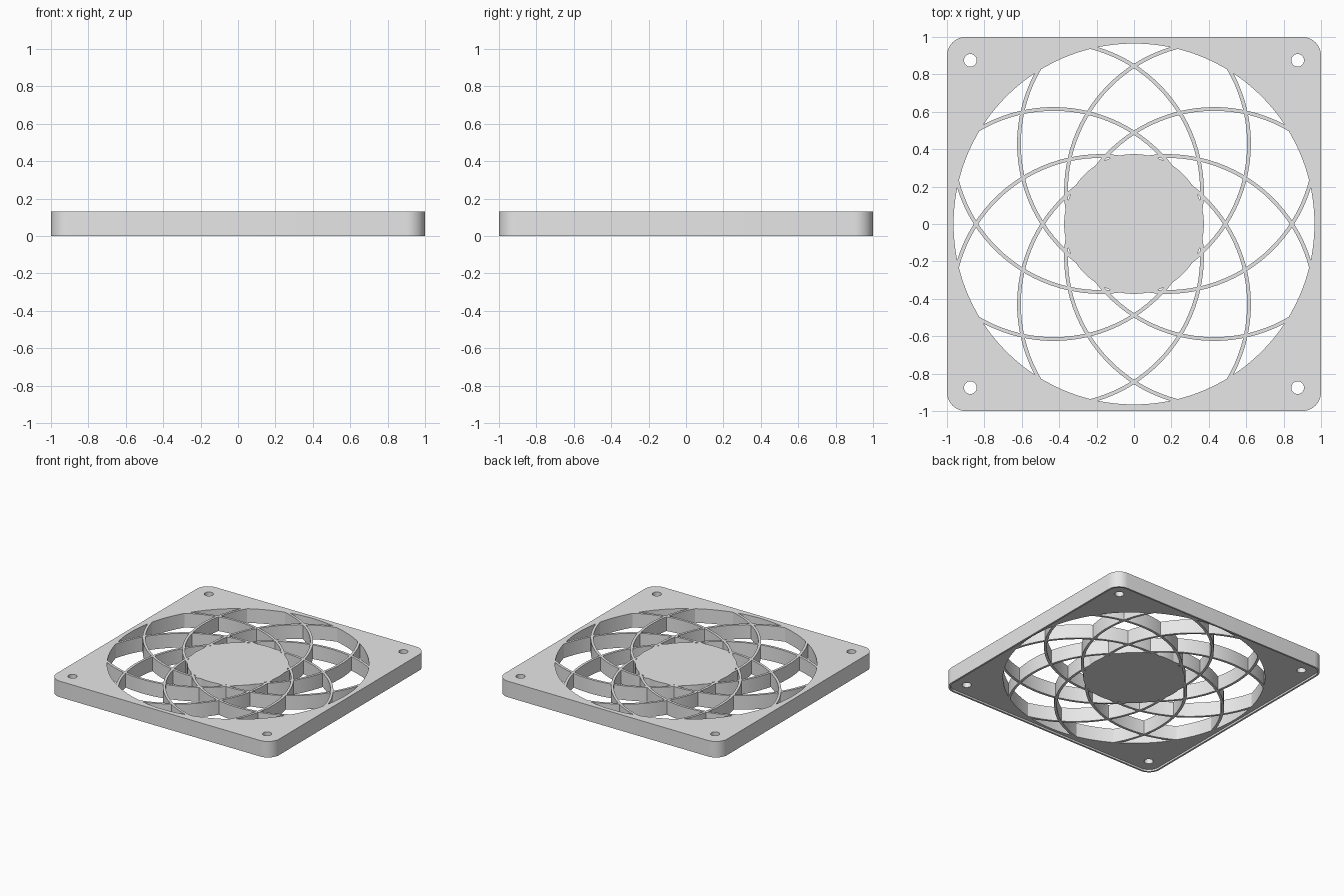
import bpy
import bmesh
from math import sin, cos, radians, tau

cube = bpy.data.objects.get("Cube")
if cube:
    bpy.data.objects.remove(cube, do_unlink=True)

TOP = 0.13          # overall thickness
FLOOR = 0.015       # underside panel sits above the edge lip
RIM = 0.965         # fan opening radius
RIB_R, RIB_OFFSET, RIB_W = 0.793, 0.465, 0.02

grey = bpy.data.materials.new("light_grey")
grey.use_nodes = True
colour = (0.8, 0.8, 0.8, 1)
grey.diffuse_color = colour
grey.node_tree.nodes["Principled BSDF"].inputs["Base Color"].default_value = colour


def arc(cx, cy, r, start, end, steps):
    """Points along an arc, angles in degrees."""
    return [(cx + r * cos(radians(start + (end - start) * i / steps)),
             cy + r * sin(radians(start + (end - start) * i / steps)))
            for i in range(steps + 1)]


def circle(cx, cy, r, steps):
    return arc(cx, cy, r, 0, 360, steps)[:-1]


def rounded_square(half, r):
    pts = []
    for k, (sx, sy) in enumerate([(1, 1), (-1, 1), (-1, -1), (1, -1)]):
        pts += arc(sx * (half - r), sy * (half - r), r, 90 * k, 90 * k + 90, 10)
    return pts


def plate(name, outlines, z0, z1):
    """Extrude a filled outline; further outlines become holes."""
    curve = bpy.data.curves.new(name, "CURVE")
    curve.dimensions = "2D"
    curve.fill_mode = "BOTH"
    curve.extrude = (z1 - z0) / 2
    for pts in outlines:
        spline = curve.splines.new("POLY")
        spline.points.add(len(pts) - 1)
        for p, (x, y) in zip(spline.points, pts):
            p.co = (x, y, 0, 1)
        spline.use_cyclic_u = True
    temp = bpy.data.objects.new(name + "_outline", curve)
    bpy.context.collection.objects.link(temp)
    graph = bpy.context.evaluated_depsgraph_get()
    mesh = bpy.data.meshes.new_from_object(temp.evaluated_get(graph))
    bpy.data.objects.remove(temp, do_unlink=True)
    bpy.data.curves.remove(curve)

    # Weld caps to walls and lift to height
    bm = bmesh.new()
    bm.from_mesh(mesh)
    bmesh.ops.remove_doubles(bm, verts=bm.verts, dist=0.0001)
    bmesh.ops.translate(bm, verts=bm.verts, vec=(0, 0, (z0 + z1) / 2))
    bmesh.ops.recalc_face_normals(bm, faces=bm.faces)
    bm.to_mesh(mesh)
    bm.free()
    mesh.materials.clear()
    mesh.materials.append(grey)
    obj = bpy.data.objects.new(name, mesh)
    bpy.context.collection.objects.link(obj)
    bpy.ops.object.select_all(action="DESELECT")
    obj.select_set(True)
    bpy.context.view_layer.objects.active = obj
    bpy.ops.object.shade_smooth_by_angle(angle=radians(30))
    return obj


# Square frame with fan opening and four screw holes
screw_holes = [circle(sx * 0.875, sy * 0.875, 0.034, 24)
               for sx in (-1, 1) for sy in (-1, 1)]
plate("frame", [rounded_square(1, 0.1), circle(0, 0, RIM, 96)] + screw_holes, FLOOR, TOP)

# Thin lip around the underside edge
plate("bottom_lip", [rounded_square(1, 0.1), rounded_square(0.985, 0.085)], 0, FLOOR)

# Central hub disc
plate("hub", [circle(0, 0, 0.374, 64)], FLOOR, TOP)

# Eight interlaced curved ribs, each an arc of an off-centre circle
for k in range(8):
    turn = 22.5 + 45 * k
    cx, cy = RIB_OFFSET * cos(radians(turn)), RIB_OFFSET * sin(radians(turn))
    outer = arc(cx, cy, RIB_R + RIB_W / 2, turn + 82, turn + 278, 56)
    inner = arc(cx, cy, RIB_R - RIB_W / 2, turn + 278, turn + 82, 56)
    plate(f"rib_{k + 1}", [outer + inner], FLOOR, TOP)
